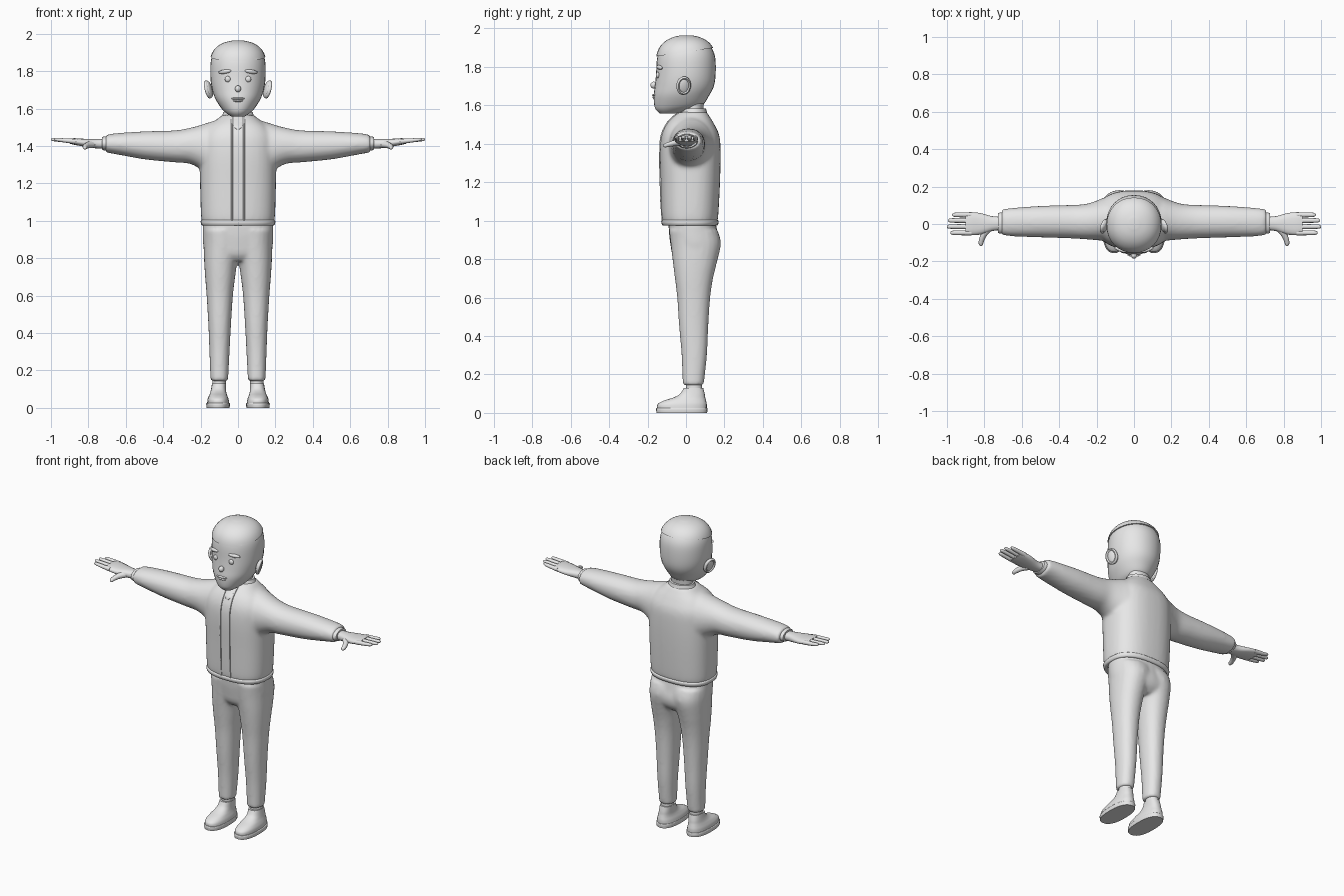
import bpy, bmesh, math
from mathutils import Vector, Matrix

grey = bpy.data.materials.new("plain_grey")
grey.diffuse_color = (0.8, 0.8, 0.8, 1)


def smooth_rows(rows, sub):
    # Catmull-Rom interpolation between stations
    out = []
    for i in range(len(rows) - 1):
        p = [rows[max(i - 1, 0)], rows[i], rows[i + 1], rows[min(i + 2, len(rows) - 1)]]
        for k in range(sub):
            t = k / sub
            out.append([0.5 * (2 * b + (c - a) * t + (2 * a - 5 * b + 4 * c - d) * t * t
                               + (3 * b - a - 3 * c + d) * t ** 3) for a, b, c, d in zip(*p)])
    return out + [list(rows[-1])]


def loft(bm, axis, rows, sides=24, power=2.0, sub=4):
    # each station: position on axis, then low/high of the two other axes
    rings = []
    for t, a0, a1, b0, b1 in smooth_rows(rows, sub):
        ring = []
        for k in range(sides):
            ang = 2 * math.pi * k / sides
            c, s = math.cos(ang), math.sin(ang)
            a = (a0 + a1) / 2 + (a1 - a0) / 2 * math.copysign(abs(c) ** (2 / power), c)
            b = (b0 + b1) / 2 + (b1 - b0) / 2 * math.copysign(abs(s) ** (2 / power), s)
            ring.append(bm.verts.new({'x': (t, a, b), 'y': (a, t, b), 'z': (a, b, t)}[axis]))
        rings.append(ring)
    for r, q in zip(rings, rings[1:]):
        for k in range(sides):
            bm.faces.new((r[k], r[(k + 1) % sides], q[(k + 1) % sides], q[k]))
    bm.faces.new(rings[0])
    bm.faces.new(rings[-1])


def finish(name, bm, mirror=False, voxel=0, angle=50):
    bmesh.ops.recalc_face_normals(bm, faces=bm.faces)
    mesh = bpy.data.meshes.new(name)
    bm.to_mesh(mesh)
    bm.free()
    mesh.materials.append(grey)
    ob = bpy.data.objects.new(name, mesh)
    bpy.context.collection.objects.link(ob)
    bpy.ops.object.select_all(action='DESELECT')
    bpy.context.view_layer.objects.active = ob
    ob.select_set(True)
    bpy.ops.object.shade_smooth_by_angle(angle=math.radians(angle))
    if mirror:
        ob.modifiers.new("mirror", 'MIRROR').use_mirror_merge = False
    if voxel:
        m = ob.modifiers.new("union", 'REMESH')
        m.mode, m.voxel_size, m.use_smooth_shade = 'VOXEL', voxel, True
        m = ob.modifiers.new("soften", 'SMOOTH')
        m.factor, m.iterations = 0.5, 6
    return ob


def part(name, axis, rows, mirror=False, **kw):
    bm = bmesh.new()
    loft(bm, axis, rows, **kw)
    return finish(name, bm, mirror)


def blob(bm, centre, size, rot=(0, 0, 0)):
    m = Matrix.Translation(centre)
    for ang, ax in zip(rot, 'XYZ'):
        m = m @ Matrix.Rotation(ang, 4, ax)
    bmesh.ops.create_uvsphere(bm, u_segments=16, v_segments=10, radius=1,
                              matrix=m @ Matrix.Diagonal((*size, 1)))


# head
skull = [(1.557, -.035, .035, -.135, -.04), (1.575, -.062, .062, -.155, .02),
         (1.60, -.088, .088, -.165, .085), (1.65, -.12, .12, -.168, .12),
         (1.70, -.138, .138, -.162, .145), (1.76, -.147, .147, -.156, .154),
         (1.84, -.147, .147, -.151, .153), (1.89, -.134, .134, -.136, .138),
         (1.925, -.107, .107, -.106, .11), (1.947, -.068, .068, -.066, .07),
         (1.958, -.02, .02, -.02, .025)]
part("head", 'z', skull, sides=32, power=2.1)

# hair cap with a slanted hairline
bm = bmesh.new()
loft(bm, 'z', [(z + .006, a - .005, b + .005, c - .005, d + .005) for z, a, b, c, d in skull],
     sides=32, power=2.1)
bmesh.ops.bisect_plane(bm, geom=bm.verts[:] + bm.edges[:] + bm.faces[:], clear_inner=True,
                       plane_co=(0, -.15, 1.855), plane_no=Vector((0, -.15, 1)))
rim = [e for e in bm.edges if e.is_boundary]
bmesh.ops.contextual_create(bm, geom=rim)
finish("hair", bm)


def row_at(rows, z):
    for p, q in zip(rows, rows[1:]):
        if p[0] <= z <= q[0]:
            t = (z - p[0]) / (q[0] - p[0])
            return [a + (b - a) * t for a, b in zip(p, q)]


def face_y(x, z):
    _, _, rx, f, b = row_at(skull, z)
    return (f + b) / 2 - (b - f) / 2 * (1 - (x / rx) ** 2.1) ** (1 / 2.1)


# face details
bm = bmesh.new()
blob(bm, (.055, face_y(.055, 1.757), 1.757), (.016, .010, .016))
finish("eyes", bm, True)
bm = bmesh.new()
blob(bm, (.07, face_y(.07, 1.797), 1.797), (.037, .012, .011), (0, .13, .32))
finish("eyebrows", bm, True)
bm = bmesh.new()
blob(bm, (0, -.168, 1.705), (.016, .017, .018))
finish("nose", bm)
bm = bmesh.new()
blob(bm, (0, -.163, 1.653), (.036, .013, .007))
blob(bm, (0, -.162, 1.641), (.028, .013, .007))
finish("lips", bm)

# ears: dished body with a raised rim
bm = bmesh.new()
blob(bm, (.153, -.01, 1.702), (.014, .035, .046), (0, .25, .3))
tilt = Matrix.Translation((.160, -.012, 1.702)) @ Matrix.Rotation(.25, 4, 'Y') @ Matrix.Rotation(.3, 4, 'Z')
n, k = 20, 8
grid = []
for i in range(n):
    u = 2 * math.pi * i / n
    grid.append([bm.verts.new(tilt @ Vector((.009 * math.sin(v), math.cos(u) * (.032 + .008 * math.cos(v)),
                                             math.sin(u) * (.042 + .008 * math.cos(v)))))
                 for v in [2 * math.pi * j / k for j in range(k)]])
for i in range(n):
    for j in range(k):
        bm.faces.new((grid[i][j], grid[(i + 1) % n][j], grid[(i + 1) % n][(j + 1) % k], grid[i][(j + 1) % k]))
finish("ears", bm, True)

part("neck", 'z', [(1.5, -.07, .07, -.01, .09), (1.58, -.068, .068, -.01, .09), (1.66, -.07, .07, -.01, .1)])

# jacket: torso and straight sleeves merged into one soft shell
torso = [(.985, -.19, .19, -.12, .16), (1.03, -.198, .198, -.127, .168),
         (1.2, -.203, .203, -.132, .177), (1.35, -.205, .205, -.136, .18),
         (1.44, -.2, .2, -.128, .174), (1.5, -.165, .165, -.103, .148),
         (1.54, -.115, .115, -.068, .124), (1.565, -.085, .085, -.035, .108)]
sleeve = [(.09, -.1, .155, 1.2, 1.54), (.15, -.092, .145, 1.24, 1.528),
          (.2, -.087, .125, 1.275, 1.512), (.26, -.082, .107, 1.305, 1.496),
          (.34, -.077, .102, 1.312, 1.483), (.5, -.072, .097, 1.328, 1.478),
          (.65, -.066, .086, 1.355, 1.468), (.708, -.058, .078, 1.365, 1.459)]
bm = bmesh.new()
loft(bm, 'z', torso, sides=40, power=2.5)
loft(bm, 'x', [(-r[0], *r[1:]) for r in reversed(sleeve)] + sleeve, sides=24, power=2.1)
finish("jacket", bm, voxel=.011)
part("collar", 'z', [(1.535, -.105, .105, -.06, .118), (1.56, -.086, .086, -.03, .11),
                     (1.582, -.078, .078, -.018, .104)])
part("jacket_hem", 'z', [(.974, -.188, .188, -.118, .158), (.978, -.196, .196, -.125, .166),
                         (.997, -.2, .2, -.129, .17), (1.003, -.194, .194, -.123, .164)],
     sides=40, power=2.5, sub=2)
part("sleeve_cuffs", 'x', [(.69, -.052, .062, 1.375, 1.452), (.722, -.05, .06, 1.377, 1.449),
                           (.726, -.045, .055, 1.382, 1.445)], True, sub=2)

# front opening edges and shirt collar tab
edge = [(z, .027, .037, row_at(torso, z)[3] - .005, row_at(torso, z)[3] + .015)
        for z in (.99, 1.1, 1.2, 1.3, 1.38, 1.44, 1.5, 1.54, 1.56)]
part("jacket_front_edges", 'z', edge, True, sides=12, power=5)
tab = [(z, -w, w, row_at(torso, z)[3] - .004, row_at(torso, z)[3] + .02)
       for z, w in ((1.485, .004), (1.5, .022), (1.515, .028), (1.56, .03))]
part("shirt_tab", 'z', tab, sides=12, power=4)

# hands
bm = bmesh.new()
loft(bm, 'x', [(.71, -.032, .04, 1.385, 1.437), (.76, -.038, .042, 1.387, 1.437),
               (.82, -.056, .058, 1.396, 1.438), (.87, -.06, .063, 1.405, 1.441),
               (.9, -.054, .058, 1.412, 1.44)], sides=16, power=2.4)
for y, tip in ((-.047, .982), (-.014, 1.0), (.019, .995), (.049, .972)):
    loft(bm, 'x', [(.87, y - .014, y + .014, 1.41, 1.438), (.93, y - .013, y + .013, 1.418, 1.441),
                   (tip - .012, y - .011, y + .011, 1.425, 1.443),
                   (tip, y - .004, y + .004, 1.431, 1.439)], sides=10, sub=3)
loft(bm, 'y', [(-.02, .745, .805, 1.39, 1.43), (-.06, .785, .822, 1.387, 1.42),
               (-.095, .803, .831, 1.382, 1.408), (-.112, .808, .828, 1.381, 1.401),
               (-.118, .814, .822, 1.387, 1.395)], sides=10, sub=3)
finish("hands", bm, True)

# trousers: legs and hips merged
bm = bmesh.new()
loft(bm, 'z', [(.143, .053, .147, -.017, .092), (.3, .045, .153, -.023, .109),
               (.45, .037, .159, -.036, .116), (.6, .027, .168, -.046, .126),
               (.7, .015, .176, -.058, .141), (.78, .002, .181, -.068, .16),
               (.88, -.03, .185, -.08, .182), (.95, -.05, .187, -.088, .165)], power=2.2)
loft(bm, 'z', [(.785, -.1, .1, -.045, .13), (.82, -.17, .17, -.07, .165), (.87, -.186, .186, -.08, .178),
               (.93, -.189, .189, -.088, .166), (1.0, -.189, .189, -.092, .152)], sides=32, power=2.3)
finish("trousers", bm, True, voxel=.0095)

# feet
part("ankles", 'z', [(.1, .064, .138, .0, .085), (.16, .066, .136, .0, .083)], True)
part("shoes", 'z', [(.02, .046, .165, -.15, .108), (.045, .05, .163, -.148, .108),
                    (.064, .057, .156, -.115, .104), (.08, .062, .149, -.065, .1),
                    (.1, .064, .144, -.03, .097), (.13, .064, .139, -.012, .09)],
     True, sides=28, power=2.4)
part("shoe_soles", 'z', [(0, .045, .168, -.153, .11), (.022, .043, .17, -.156, .112),
                         (.026, .046, .166, -.152, .109)], True, sides=28, power=2.4, sub=2)
